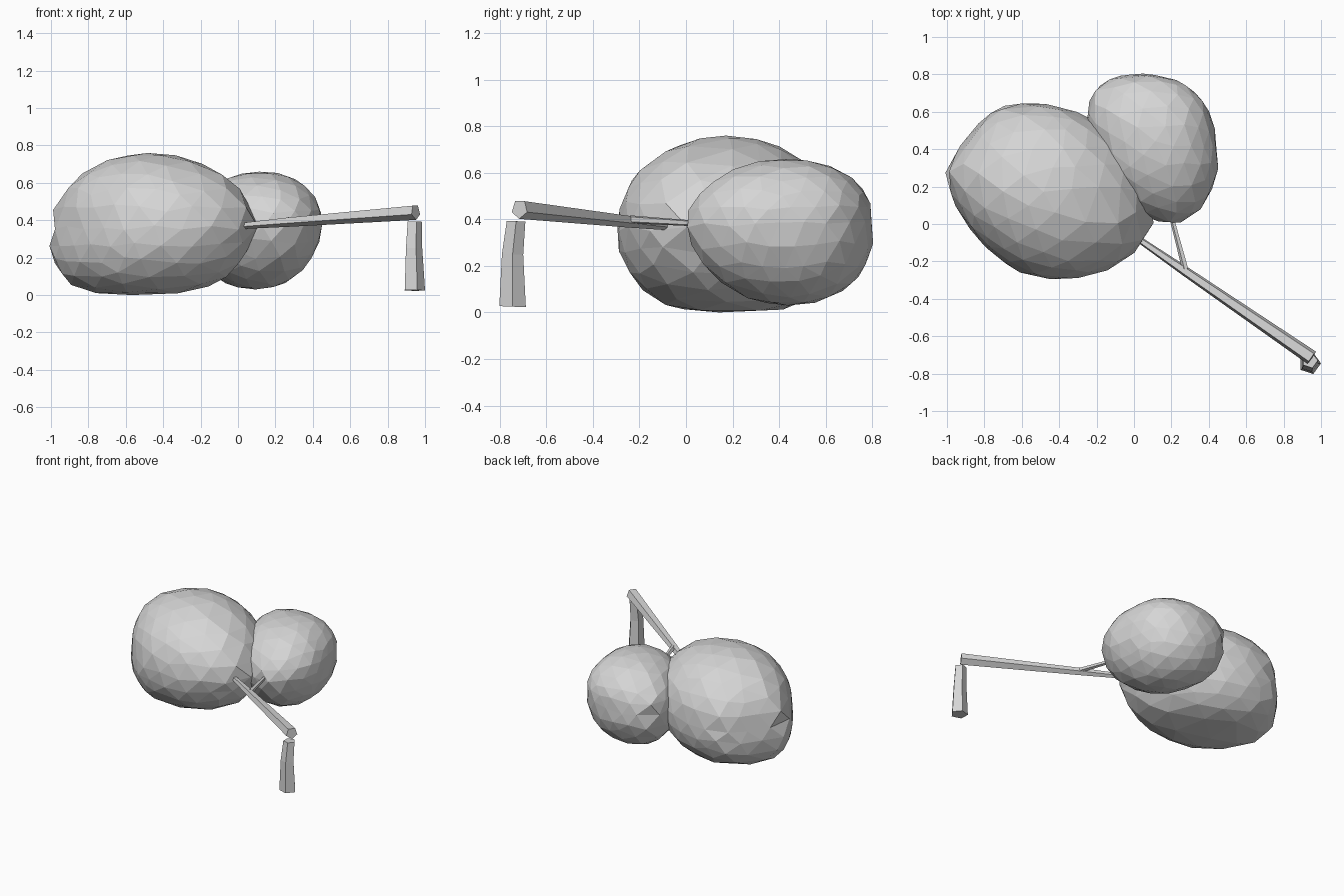
import bpy, bmesh, math, random
from mathutils import Vector

random.seed(4)
cube = bpy.data.objects.get("Cube")
if cube:
    bpy.data.objects.remove(cube, do_unlink=True)

grey = bpy.data.materials.new("plain grey")
grey.use_nodes = True
colour = (0.67, 0.67, 0.67, 1)
grey.diffuse_color = colour
grey.node_tree.nodes["Principled BSDF"].inputs["Base Color"].default_value = colour


def finish(bm, name):
    bmesh.ops.recalc_face_normals(bm, faces=bm.faces)
    mesh = bpy.data.meshes.new(name)
    bm.to_mesh(mesh)
    bm.free()
    mesh.materials.append(grey)
    obj = bpy.data.objects.new(name, mesh)
    bpy.context.collection.objects.link(obj)
    return obj


def plan_radius(outline, centre, angle):
    """Distance from the centre to the plan outline in one direction."""
    polar = sorted((math.atan2(y - centre.y, x - centre.x),
                    math.hypot(x - centre.x, y - centre.y)) for x, y in outline)
    turn = 2 * math.pi
    polar = [(polar[-1][0] - turn, polar[-1][1])] + polar + [(polar[0][0] + turn, polar[0][1])]
    for (a, r), (b, s) in zip(polar, polar[1:]):
        if a <= angle <= b:
            return r + (s - r) * (angle - a) / (b - a)


def foliage(name, outline, centre, top, bottom, upper, lower):
    """Faceted clump: a sphere fitted to a plan outline; low upper and lower powers make it boxier."""
    centre, top, bottom = Vector(centre), Vector(top), Vector(bottom)
    bm = bmesh.new()
    bmesh.ops.create_icosphere(bm, subdivisions=3, radius=1)
    for v in bm.verts:
        d = (v.co + Vector([random.uniform(-0.04, 0.04) for _ in range(3)])).normalized()
        pole, power = (top, upper) if d.z > 0 else (bottom, lower)
        angle = math.atan2(d.y, d.x)
        r = plan_radius(outline, centre, angle) * math.hypot(d.x, d.y) ** power
        r *= random.uniform(0.998, 1.018)
        v.co = centre.lerp(pole, abs(d.z)) + Vector((math.cos(angle) * r, math.sin(angle) * r, 0))
    return finish(bm, name)


def limb(name, path, sides, spin=0.0):
    """Tapered faceted limb through (point, radius) stations."""
    bm = bmesh.new()
    points = [Vector(p) for p, _ in path]
    along = (points[-1] - points[0]).normalized()
    u = along.cross(Vector((0, 0, 1)) if abs(along.z) < 0.9 else Vector((0, 1, 0))).normalized()
    w = u.cross(along)
    rings = []
    for p, (_, r) in zip(points, path):
        angles = [spin + 2 * math.pi * i / sides for i in range(sides)]
        rings.append([bm.verts.new(p + r * (u * math.cos(a) + w * math.sin(a))) for a in angles])
    for low, high in zip(rings, rings[1:]):
        for i in range(sides):
            j = (i + 1) % sides
            bm.faces.new((low[i], low[j], high[j], high[i]))
    bm.faces.new(rings[0])
    bm.faces.new(rings[-1])
    return finish(bm, name)


# Foliage clumps
foliage("large_foliage",
        [(-.99, .28), (-.98, .2), (-.92, .4), (-.83, .52), (-.71, .62), (-.57, .64), (-.4, .625),
         (-.23, .56), (-.05, .42), (.05, .25), (.095, .1), (.095, 0), (.05, -.11), (-.06, -.2),
         (-.25, -.28), (-.45, -.29), (-.61, -.25), (-.72, -.18), (-.85, -.05), (-.94, .1)],
        (-.45, .18, .36), (-.47, .18, .76), (-.53, .2, 0), 0.97, 0.57)
foliage("small_foliage",
        [(.44, .25), (.44, .39), (.42, .53), (.38, .64), (.29, .73), (.18, .78), (.02, .8),
         (-.12, .77), (-.21, .73), (-.25, .6), (-.22, .4), (-.1, .16), (.1, .03), (.2, 0),
         (.33, .05), (.4, .15)],
        (.12, .4, .38), (.13, .43, .66), (.1, .44, .03), 0.92, 0.92)

# Branch with a side twig, and the stump below its end
limb("branch", [((-.05, -.03, .365), .015), ((.27, -.25, .392), .027), ((.95, -.715, .444), .042)],
     5, -math.pi / 2)
limb("twig", [((.19, .08, .38), .012), ((.275, -.24, .4), .018)], 5)
limb("stump", [((.94, -.745, .025), .06), ((.937, -.745, .25), .048), ((.941, -.73, .392), .042)],
     5, math.pi)
